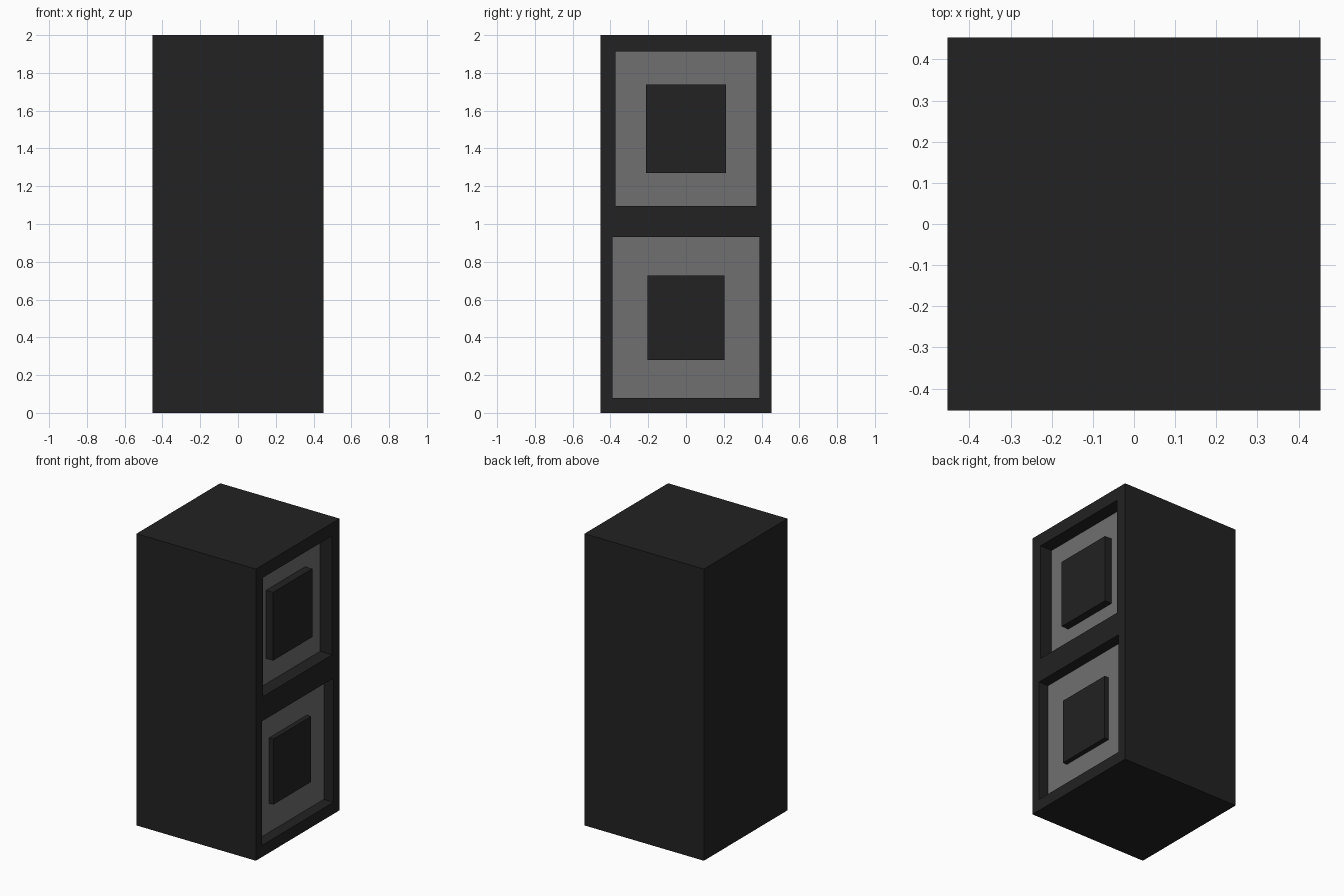
import bpy

if "Cube" in bpy.data.objects:
    bpy.data.objects.remove(bpy.data.objects["Cube"])

HALF = 0.453   # half width and depth of the tower
HEIGHT = 2.0


def material(name, v):
    m = bpy.data.materials.new(name)
    m.diffuse_color = (v, v, v, 1)
    m.use_nodes = True
    m.node_tree.nodes["Principled BSDF"].inputs["Base Color"].default_value = m.diffuse_color
    return m


dark = material("dark_casing", 0.016)
grey = material("grey_panel", 0.162)


def box(name, lo, hi, mat):
    size = [b - a for a, b in zip(lo, hi)]
    mid = [(a + b) / 2 for a, b in zip(lo, hi)]
    bpy.ops.mesh.primitive_cube_add(size=1, location=mid)
    ob = bpy.context.object
    ob.name = name
    ob.scale = size
    bpy.ops.object.transform_apply(location=False, rotation=False, scale=True)
    ob.data.materials.append(mat)
    return ob


# Tall casing
casing = box("casing", (-HALF, -HALF, 0), (HALF, HALF, HEIGHT), dark)

# name, recess half width, recess z range, recess depth,
# block half width, block z range, block set-back from the casing face
bays = [
    ("upper", 0.374, (1.096, 1.912), 0.092, 0.212, (1.27, 1.738), 0.038),
    ("lower", 0.388, (0.08, 0.931), 0.074, 0.204, (0.279, 0.728), 0.041),
]

for name, w, (z0, z1), depth, bw, (b0, b1), inset in bays:
    floor = HALF - depth
    # Recess cut into the right side
    cutter = box(name + "_recess_cutter", (floor - 0.002, -w, z0), (HALF + 0.1, w, z1), dark)
    cutter.hide_render = True
    cutter.hide_viewport = True
    cut = casing.modifiers.new(name + "_recess", 'BOOLEAN')
    cut.operation = 'DIFFERENCE'
    cut.solver = 'EXACT'
    cut.object = cutter
    # Grey panel lining the recess floor
    box(name + "_panel", (floor - 0.002, -w, z0), (floor, w, z1), grey)
    # Raised central block
    box(name + "_block", (floor, -bw, b0), (HALF - inset, bw, b1), dark)
